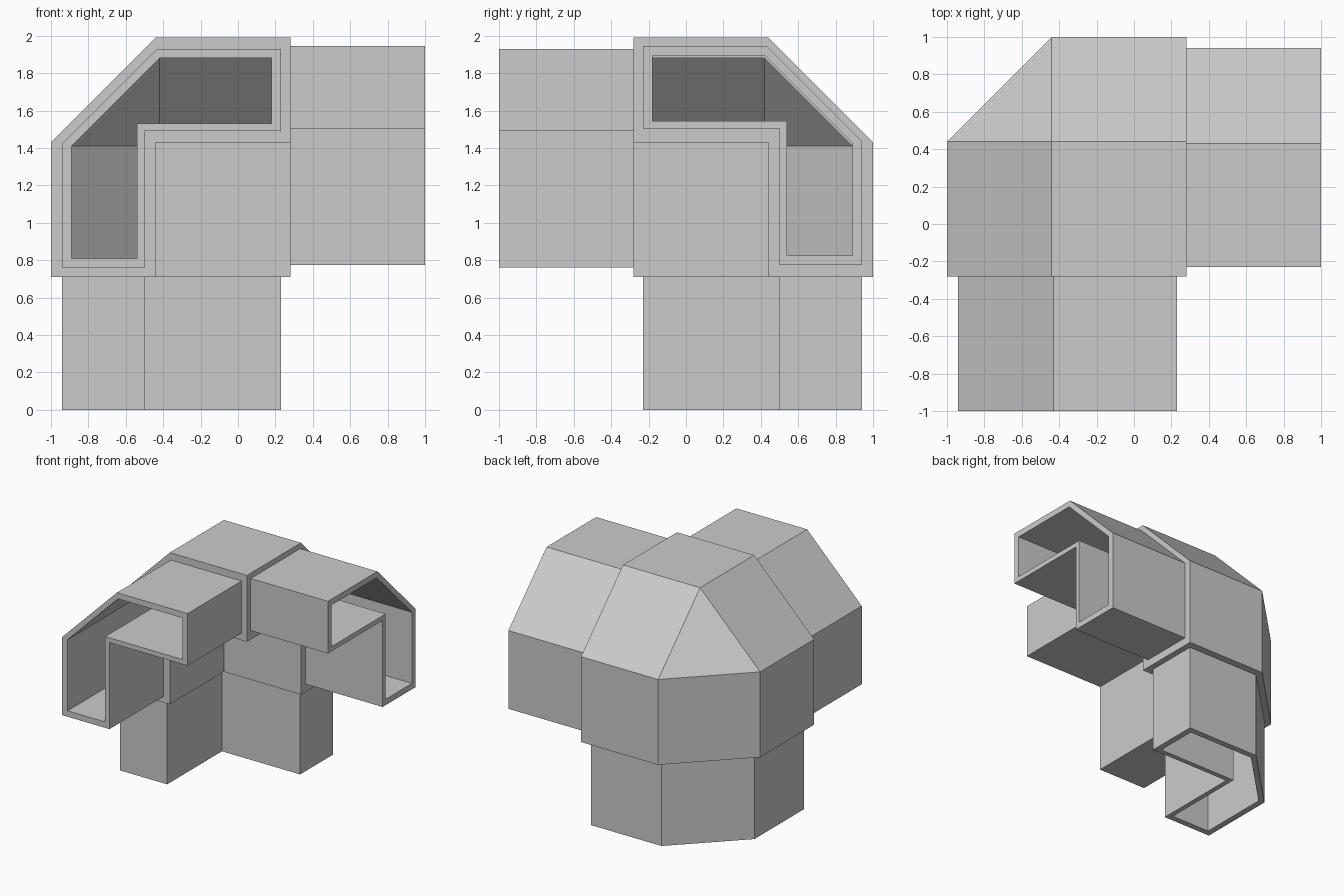
import bpy, bmesh
from itertools import product
from mathutils import Vector

cube = bpy.data.objects.get("Cube")
if cube:
    bpy.data.objects.remove(cube, do_unlink=True)

grey = bpy.data.materials.new("light grey plastic")
grey.use_nodes = True
grey.diffuse_color = (0.6, 0.6, 0.6, 1)
grey.node_tree.nodes["Principled BSDF"].inputs["Base Color"].default_value = (0.6, 0.6, 0.6, 1)

TOP = 1.99
COLLAR = (0.0, 0.56, 0.56, 1.28)    # inset, chamfer, thickness, reach
SLEEVE = (0.06, 0.57, 0.50, 1.23)
BORE = (0.11, 0.58, 0.46, 1.18)


def place(p):
    """Depths measured inward from the outer corner, turned into x, y, z."""
    return Vector((p[0] - 1, 1 - p[1], TOP - p[2]))


def finish(name, bm):
    bmesh.ops.recalc_face_normals(bm, faces=bm.faces)
    mesh = bpy.data.meshes.new(name)
    bm.to_mesh(mesh)
    bm.free()
    mesh.materials.append(grey)
    obj = bpy.data.objects.new(name, mesh)
    bpy.context.scene.collection.objects.link(obj)
    return obj


def hull(name, points):
    bm = bmesh.new()
    for p in points:
        bm.verts.new(place(p))
    bmesh.ops.convex_hull(bm, input=bm.verts)
    bmesh.ops.dissolve_limit(bm, angle_limit=0.01, verts=bm.verts, edges=bm.edges)
    return finish(name, bm)


def angle_prism(name, axis, size, start, end):
    """L-shaped bar with a chamfered outer corner, running along one axis."""
    i, c, t, f = size
    profile = [(i, f), (i, c), (c, i), (f, i), (f, t), (t, t), (t, f)]
    bm = bmesh.new()
    verts = []
    for a, b in profile:
        p = [0, 0, 0]
        p[axis], p[(axis + 1) % 3], p[(axis + 2) % 3] = start, a, b
        verts.append(bm.verts.new(place(p)))
    face = bm.faces.new(verts)
    ext = bmesh.ops.extrude_face_region(bm, geom=[face], use_keep_orig=True)
    far = [v for v in ext["geom"] if isinstance(v, bmesh.types.BMVert)]
    step = [0, 0, 0]
    step[axis] = end - start
    bmesh.ops.translate(bm, verts=far, vec=place(step) - place((0, 0, 0)))
    return finish(name, bm)


def cut(obj, cutter):
    mod = obj.modifiers.new("cut", "BOOLEAN")
    mod.operation = "DIFFERENCE"
    mod.solver = "EXACT"
    mod.object = cutter
    bpy.context.view_layer.update()
    graph = bpy.context.evaluated_depsgraph_get()
    mesh = bpy.data.meshes.new_from_object(obj.evaluated_get(graph))
    obj.modifiers.clear()
    obj.data = mesh
    bpy.data.objects.remove(cutter, do_unlink=True)


def corner_solid(name, size):
    """Chamfered corner block with the inner cube notched out."""
    i, c, t, f = size
    points = [(f, f, f)]
    for axis in range(3):
        for a, b in product((c, f), repeat=2):
            p = [0, 0, 0]
            p[axis], p[(axis + 1) % 3], p[(axis + 2) % 3] = i, a, b
            points.append(p)
    solid = hull(name, points)
    cut(solid, hull("notch", product((t, 2), repeat=3)))
    return solid


# Hollow corner body with three open ends
body = corner_solid("corner_body", COLLAR)
cut(body, corner_solid("hollow", BORE))
for axis in range(3):
    cut(body, angle_prism("bore", axis, BORE, 1.1, 1.4))

# Three hollow sleeves: side, front and downward
arms = (("side_sleeve", 2.0, 0.015), ("front_sleeve", 2.0, 0), ("lower_sleeve", TOP, 0))
for axis, (name, end, lift) in enumerate(arms):
    arm = angle_prism(name, axis, SLEEVE, COLLAR[3], end)
    cut(arm, angle_prism("bore", axis, BORE, 1.1, 2.2))
    arm.location.z = lift
